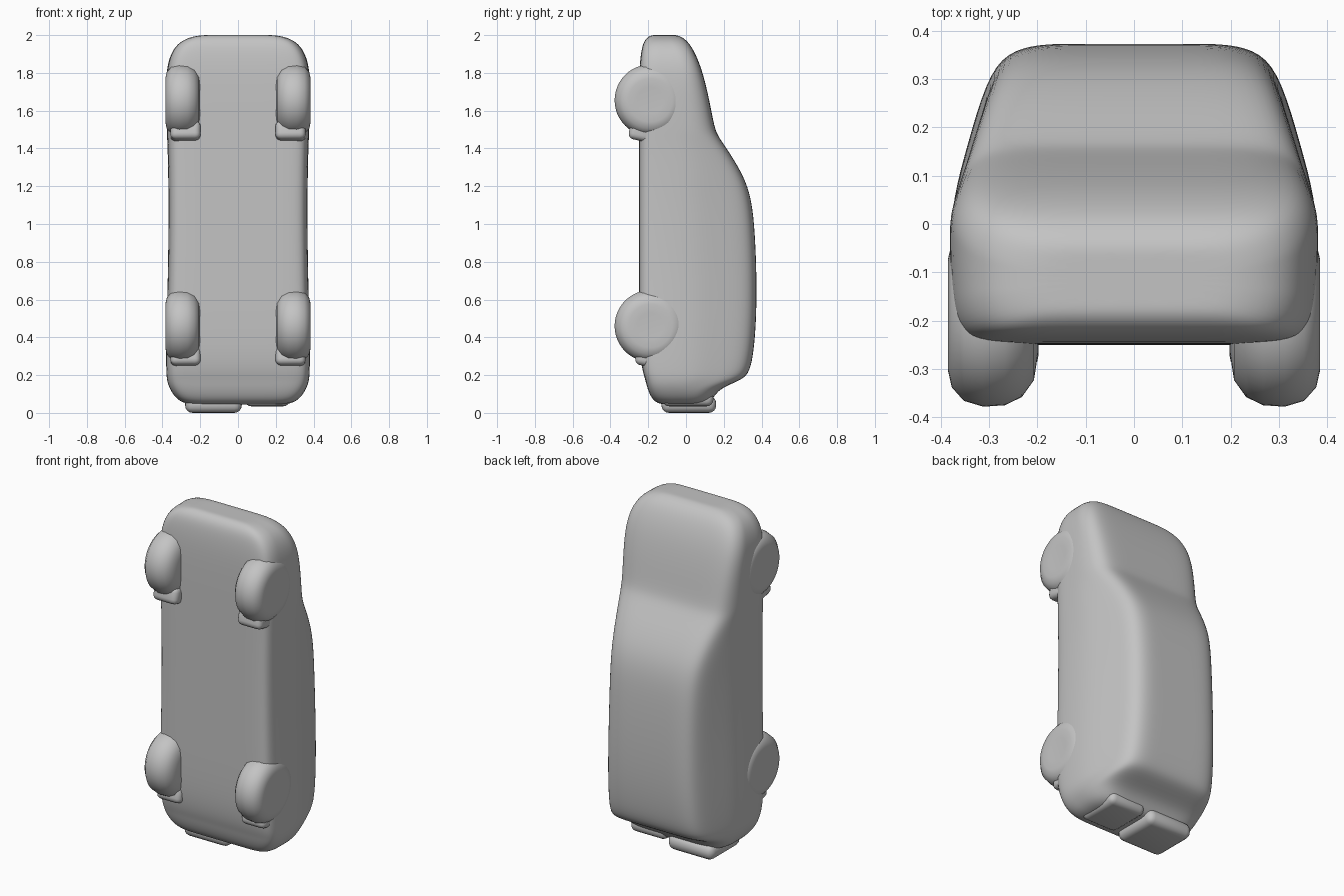
import bpy, bmesh, math
from mathutils import Matrix

cube = bpy.data.objects.get("Cube")
if cube:
    bpy.data.objects.remove(cube, do_unlink=True)

grey = bpy.data.materials.new("plain grey")
grey.use_nodes = True
COLOUR = (0.55, 0.55, 0.55, 1)
grey.diffuse_color = COLOUR
grey.node_tree.nodes["Principled BSDF"].inputs["Base Color"].default_value = COLOUR


def finish(name, bm, subdiv=0):
    """Turn a bmesh into a smooth grey object."""
    bmesh.ops.recalc_face_normals(bm, faces=bm.faces)
    mesh = bpy.data.meshes.new(name)
    bm.to_mesh(mesh)
    bm.free()
    mesh.materials.append(grey)
    mesh.polygons.foreach_set("use_smooth", [True] * len(mesh.polygons))
    obj = bpy.data.objects.new(name, mesh)
    bpy.context.collection.objects.link(obj)
    if subdiv:
        mod = obj.modifiers.new("Smooth", 'SUBSURF')
        mod.levels = mod.render_levels = subdiv
    return obj


def lerp_table(table, v):
    """Piecewise linear lookup."""
    for (a, fa), (b, fb) in zip(table, table[1:]):
        if v <= b:
            t = max(0, (v - a) / (b - a))
            return fa + (fb - fa) * t
    return table[-1][1]


# Body: car shell standing on its tail, lofted along z
# Each station: z, underside y, upper y, half width
STATIONS = [
    (0.045, -0.08, 0.06, 0.20), (0.045, -0.14, 0.11, 0.27), (0.07, -0.18, 0.14, 0.325),
    (0.13, -0.205, 0.175, 0.365), (0.175, -0.215, 0.30, 0.378), (0.22, -0.23, 0.338, 0.382),
    (0.32, -0.245, 0.358, 0.383), (0.50, -0.25, 0.373, 0.38), (0.75, -0.25, 0.374, 0.373),
    (1.00, -0.25, 0.362, 0.37), (1.14, -0.25, 0.344, 0.37), (1.25, -0.25, 0.307, 0.371),
    (1.37, -0.25, 0.236, 0.373), (1.46, -0.25, 0.172, 0.376), (1.51, -0.25, 0.15, 0.378),
    (1.65, -0.25, 0.125, 0.382), (1.80, -0.248, 0.09, 0.382), (1.90, -0.24, 0.052, 0.36),
    (1.97, -0.225, 0.01, 0.31), (2.00, -0.19, -0.04, 0.22), (2.00, -0.16, -0.07, 0.14),
]
# Tumblehome: share of the half width at each height y
TAPER = [(-0.3, 0.965), (-0.15, 0.99), (-0.05, 1.0), (0.02, 1.0), (0.1, 0.955),
         (0.2, 0.87), (0.3, 0.80), (0.38, 0.74)]


def half_section(yb, yt, w):
    h = yt - yb
    r = min(0.07, h * 0.3)
    side = lambda y: w * lerp_table(TAPER, y)
    pts = [(side(yb) * 0.45, yb), (side(yb) - r, yb), (side(yb) - r * 0.2, yb + r * 0.2)]
    for i in range(5):
        y = yb + r + (h - 2 * r) * i / 4
        pts.append((side(y), y))
    pts += [(side(yt) - r * 0.25, yt - r * 0.25), (side(yt) - r * 1.2, yt), (side(yt) * 0.4, yt)]
    return pts


bm = bmesh.new()
rings = []
for z, yb, yt, w in STATIONS:
    half = half_section(yb, yt, w)
    loop = half + [(-x, y) for x, y in reversed(half)]
    rings.append([bm.verts.new((x, y, z)) for x, y in loop])
n = len(rings[0])
for a, b in zip(rings, rings[1:]):
    for i in range(n):
        j = (i + 1) % n
        bm.faces.new((a[i], a[j], b[j], b[i]))
bm.faces.new(rings[0])
bm.faces.new(rings[-1])
finish("car_body", bm, 2)


def rounded_block(name, centre, size, bevel, tilt=0):
    bm = bmesh.new()
    bmesh.ops.create_cube(bm, size=1, matrix=Matrix.Translation(centre)
                          @ Matrix.Rotation(tilt, 4, 'X') @ Matrix.Diagonal((*size, 1)))
    bmesh.ops.bevel(bm, geom=bm.edges[:], offset=bevel, segments=4, profile=0.5, affect='EDGES')
    return finish(name, bm)


# Wheels: rounded tyre profile spun around the x axis (offset along x, radius)
TYRE = [(-0.092, 0.0), (-0.092, 0.09), (-0.085, 0.135), (-0.06, 0.17), (-0.025, 0.187),
        (0.02, 0.19), (0.06, 0.178), (0.085, 0.15), (0.093, 0.115), (0.09, 0.07), (0.09, 0.0)]


def wheel(name, side, z):
    bm = bmesh.new()
    prof = [bm.verts.new((side * (0.292 + x), -0.188 + r, z)) for x, r in TYRE]
    edges = [bm.edges.new(p) for p in zip(prof, prof[1:])]
    bmesh.ops.spin(bm, geom=prof + edges, cent=(0, -0.188, z), axis=(1, 0, 0),
                   angle=math.tau, steps=48)
    bmesh.ops.remove_doubles(bm, verts=bm.verts, dist=0.0005)
    finish(name, bm)


for side, label in ((1, "left"), (-1, "right")):
    for end, z, flap_y in (("rear", 0.46, -0.20), ("front", 1.655, -0.235)):
        wheel(f"{end}_{label}_wheel", side, z)
        # Mud flap behind each wheel
        rounded_block(f"{end}_{label}_mud_flap", (side * 0.278, flap_y, z - 0.165),
                      (0.16, 0.13, 0.10), 0.03, math.radians(-12))

# Tail pads under the rear end
rounded_block("right_tail_pad", (-0.13, 0.015, 0.045), (0.30, 0.29, 0.09), 0.04)
rounded_block("left_tail_pad", (0.155, 0.01, 0.075), (0.24, 0.27, 0.08), 0.035)
